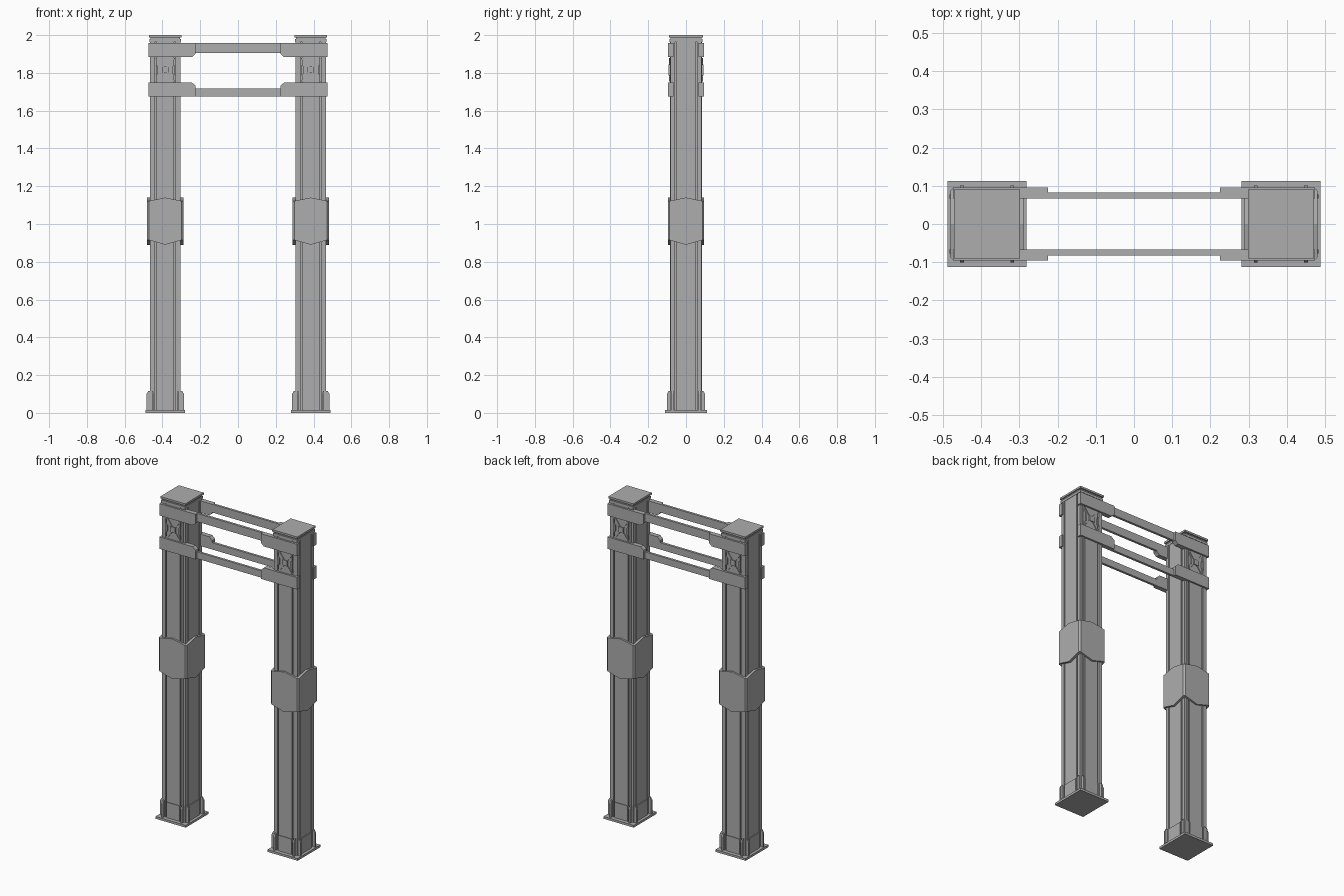
import bpy, bmesh
from mathutils import Matrix, Vector

old = bpy.data.objects.get("Cube")
if old:
    bpy.data.objects.remove(old, do_unlink=True)

grey = bpy.data.materials.new("plain grey")
grey.use_nodes = True
colour = (0.42, 0.42, 0.42, 1)
grey.diffuse_color = colour
grey.node_tree.nodes["Principled BSDF"].inputs["Base Color"].default_value = colour

COLUMN_X = 0.385


def finish(name, bm):
    bmesh.ops.recalc_face_normals(bm, faces=bm.faces)
    mesh = bpy.data.meshes.new(name)
    bm.to_mesh(mesh)
    bm.free()
    mesh.materials.append(grey)
    ob = bpy.data.objects.new(name, mesh)
    bpy.context.collection.objects.link(ob)
    return ob


def add_box(bm, lo, hi):
    lo, hi = Vector(lo), Vector(hi)
    size = hi - lo
    m = Matrix.Translation((lo + hi) / 2) @ Matrix.Diagonal((*size, 1))
    bmesh.ops.create_cube(bm, size=1, matrix=m)


def add_prism(bm, points, offset):
    """Extrude a closed outline of 3D points along an offset."""
    face = bm.faces.new([bm.verts.new(p) for p in points])
    ret = bmesh.ops.extrude_face_region(bm, geom=[face], use_keep_orig=True)
    verts = [g for g in ret["geom"] if isinstance(g, bmesh.types.BMVert)]
    bmesh.ops.translate(bm, verts=verts, vec=offset)


def front_prism(bm, outline, y0, y1):
    """Prism from an x, z outline, running from y0 to y1."""
    add_prism(bm, [(x, y0, z) for x, z in outline], (0, y1 - y0, 0))


def column_outline():
    """Square section with two grooves on every side."""
    quarter = [(0.046, -0.085), (0.046, -0.070), (0.054, -0.070), (0.054, -0.085),
               (0.066, -0.085), (0.066, -0.082), (0.081, -0.082),
               (0.081, -0.058), (0.066, -0.058), (0.066, -0.050), (0.081, -0.050)]
    right = quarter + [(x, -y) for x, y in reversed(quarter)]
    return right + [(-x, -y) for x, y in right]


# The four sides as (quarter turn, distance to the wall, half width of the panel, rib offset)
SIDES = [(0, 0.083, 0.046, 0.066), (1, 0.081, 0.050, 0.072),
         (2, 0.083, 0.046, 0.066), (3, 0.081, 0.050, 0.072)]


def turned(bm, quarter, start):
    """Turn the newest vertices by quarter turns around z."""
    bm.verts.ensure_lookup_table()
    rot = Matrix.Rotation(quarter * 1.5707963, 3, "Z")
    bmesh.ops.rotate(bm, verts=bm.verts[start:], cent=(0, 0, 0), matrix=rot)


def build_column():
    parts = []
    # Grooved shaft
    bm = bmesh.new()
    add_prism(bm, [(x, y, 0.01) for x, y in column_outline()], (0, 0, 1.965))
    parts.append(finish("column_shaft", bm))

    # Foot plate
    bm = bmesh.new()
    add_box(bm, (-0.104, -0.112, 0), (0.104, 0.112, 0.014))
    parts.append(finish("foot_plate", bm))

    # Stacked cap plates with a recess between
    bm = bmesh.new()
    add_box(bm, (-0.083, -0.088, 1.964), (0.083, 0.088, 1.979))
    add_box(bm, (-0.078, -0.082, 1.975), (0.078, 0.082, 1.992))
    add_box(bm, (-0.086, -0.091, 1.988), (0.086, 0.091, 2.0))
    parts.append(finish("column_cap", bm))

    # Foot pads and stiffening ribs
    bm = bmesh.new()
    for quarter, wall, half, rib in SIDES:
        start = len(bm.verts)
        add_box(bm, (-half, -wall - 0.006, 0.012), (half, -0.06, 0.11))
        tip = -wall - 0.018
        for side in (-1, 1):
            x = side * rib
            outline = [(-0.06, 0.012), (tip, 0.012), (tip, 0.1),
                       (tip + 0.01, 0.117), (-0.06, 0.117)]
            add_prism(bm, [(x - 0.005, y, z) for y, z in outline], (0.01, 0, 0))
        turned(bm, quarter, start)
    parts.append(finish("foot_ribs", bm))

    # Mid sleeve of four pointed panels
    bm = bmesh.new()
    for quarter in range(4):
        start = len(bm.verts)
        w = 0.087
        front_prism(bm, [(-w, 0.915), (0, 0.89), (w, 0.915),
                         (w, 1.122), (0, 1.14), (-w, 1.122)], -0.096, -0.078)
        turned(bm, quarter, start)
    for sx in (-1, 1):
        for sy in (-1, 1):
            c = [(0.075, 0.096), (0.087, 0.096), (0.096, 0.087), (0.096, 0.075), (0.075, 0.075)]
            add_prism(bm, [(sx * x, sy * y, 0.915) for x, y in c], (0, 0, 0.207))
    parts.append(finish("middle_sleeve", bm))

    # Crossed braces on front and back
    bm = bmesh.new()
    for quarter in (0, 2):
        start = len(bm.verts)
        for s in (-1, 1):
            front_prism(bm, [(s * -0.052, 1.755), (s * -0.038, 1.755),
                             (s * 0.052, 1.878), (s * 0.038, 1.878)], -0.09, -0.08)
            front_prism(bm, [(s * 0.05, 1.785), (s * 0.05, 1.845),
                             (s * 0.038, 1.835), (s * 0.038, 1.795)], -0.093, -0.08)
        front_prism(bm, [(-0.018, 1.799), (0.018, 1.799),
                         (0.018, 1.833), (-0.018, 1.833)], -0.093, -0.08)
        turned(bm, quarter, start)
    parts.append(finish("cross_braces", bm))
    return parts


# Left column, then its twin on the right
for part in build_column():
    part.location.x = COLUMN_X
    twin = part.copy()
    twin.location.x = -COLUMN_X
    part.name, twin.name = "left_" + part.name, "right_" + part.name
    bpy.context.collection.objects.link(twin)

# Rails between the columns, with chamfered brackets at both ends
for label, s in (("front", -1), ("back", 1)):
    bm = bmesh.new()
    for z0, z1 in ((1.906, 1.957), (1.676, 1.718)):
        add_box(bm, (-0.23, min(s * 0.067, s * 0.082), z0),
                (0.23, max(s * 0.067, s * 0.082), z1))
    finish(label + "_rails", bm)

    bm = bmesh.new()
    for m in (-1, 1):
        upper = [(0.474, 1.957), (0.225, 1.957), (0.225, 1.9), (0.245, 1.883), (0.474, 1.883)]
        lower = [(0.474, 1.676), (0.225, 1.676), (0.225, 1.732), (0.245, 1.75), (0.474, 1.75)]
        for outline in (upper, lower):
            front_prism(bm, [(m * x, z) for x, z in outline], s * 0.067, s * 0.096)
    finish(label + "_rail_brackets", bm)
